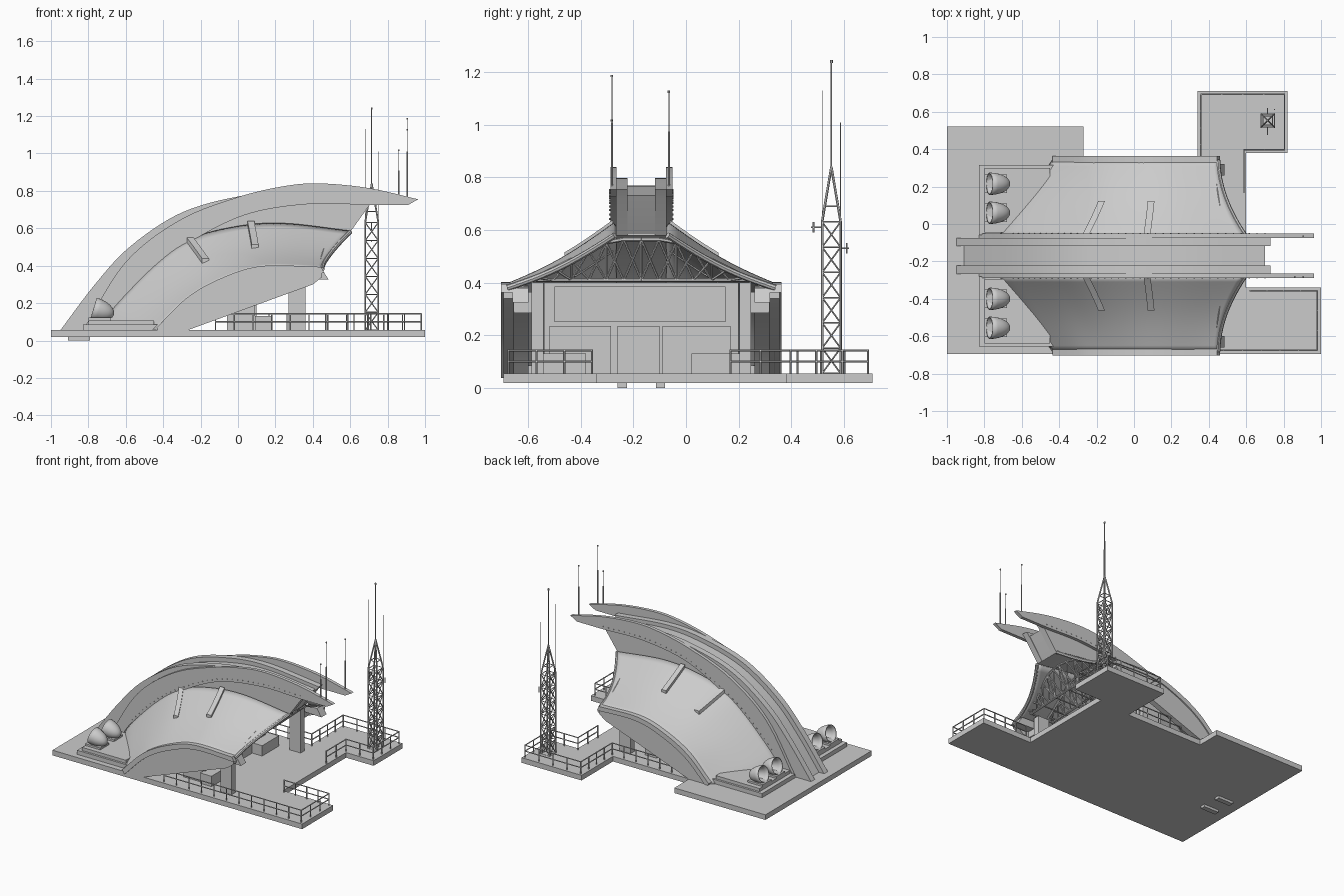
import bpy, bmesh, math
from mathutils import Vector, Matrix

if "Cube" in bpy.data.objects:
    bpy.data.objects.remove(bpy.data.objects["Cube"])

C = -0.17  # y of the hangar's own symmetry plane


def finish(bm, name, smooth=None):
    bmesh.ops.recalc_face_normals(bm, faces=bm.faces[:])
    me = bpy.data.meshes.new(name)
    bm.to_mesh(me)
    bm.free()
    ob = bpy.data.objects.new(name, me)
    bpy.context.collection.objects.link(ob)
    if smooth:
        bpy.context.view_layer.objects.active = ob
        ob.select_set(True)
        bpy.ops.object.shade_smooth_by_angle(angle=math.radians(smooth))
        ob.select_set(False)
    return ob


def add_box(bm, x0, x1, y0, y1, z0, z1):
    m = Matrix.Translation(((x0 + x1) / 2, (y0 + y1) / 2, (z0 + z1) / 2))
    bmesh.ops.create_cube(bm, size=1, matrix=m @ Matrix.Diagonal((x1 - x0, y1 - y0, z1 - z0, 1)))


def box(name, *dims):
    bm = bmesh.new()
    add_box(bm, *dims)
    return finish(bm, name)


def prism(name, pts, direction, smooth=None):
    bm = bmesh.new()
    f = bm.faces.new([bm.verts.new(p) for p in pts])
    r = bmesh.ops.extrude_face_region(bm, geom=[f])
    bmesh.ops.translate(bm, vec=direction, verts=[v for v in r['geom'] if isinstance(v, bmesh.types.BMVert)])
    return finish(bm, name, smooth)


def plate(name, profile, y0, y1):
    return prism(name, [(x, y0, z) for x, z in profile], (0, y1 - y0, 0), 20)


def bars(name, segs, sides=6):
    bm = bmesh.new()
    for a, b, r in segs:
        a, b = Vector(a), Vector(b)
        d = b - a
        m = Matrix.Translation((a + b) / 2) @ d.to_track_quat('Z', 'Y').to_matrix().to_4x4()
        bmesh.ops.create_cone(bm, cap_ends=True, segments=sides, radius1=r, radius2=r, depth=d.length, matrix=m)
    return finish(bm, name)


def spline(pts, n):
    """Smooth curve through points, resampled evenly by length."""
    p = [Vector(q) for q in pts]
    p = [2 * p[0] - p[1]] + p + [2 * p[-1] - p[-2]]
    fine = []
    for i in range(1, len(p) - 2):
        for k in range(20):
            t = k / 20
            a, b, c, d = p[i - 1:i + 3]
            fine.append(0.5 * (2 * b + (c - a) * t + (2 * a - 5 * b + 4 * c - d) * t * t + (3 * b - a - 3 * c + d) * t ** 3))
    fine.append(p[-2])
    acc = [0]
    for a, b in zip(fine, fine[1:]):
        acc.append(acc[-1] + (b - a).length)
    out, j = [], 0
    for i in range(n + 1):
        s = acc[-1] * i / n
        while j < len(acc) - 2 and acc[j + 1] < s:
            j += 1
        out.append(fine[j].lerp(fine[j + 1], (s - acc[j]) / (acc[j + 1] - acc[j])))
    return out


# base slab and the two lugs below it
outline = [(-1, -.695), (1, -.695), (1, -.34), (.6, -.34), (.6, .38), (.82, .38), (.82, .71),
           (.34, .71), (.34, .35), (-.27, .35), (-.27, .52), (-1, .52)]
prism('base_slab', [(x, y, .018) for x, y in outline], (0, 0, .037))
for s in (-1, 1):
    y = C + s * .073
    box('base_lug', -.91, -.79, y - .018, y + .018, 0, .03)

# guiding arcs in the xz plane
N = 40
rib_arc = spline([(-.72, .08), (-.66, .18), (-.45, .4), (-.26, .535), (0, .605), (.25, .62), (.6, .58)], N)
edge_arc = spline([(-.43, .055), (-.26, .22), (-.07, .325), (.14, .385), (.45, .38)], N)
blade_top = spline([(-.83, .055), (-.6, .42), (-.31, .645), (0, .767), (.25, .826), (.44, .84), (.7, .815), (.963, .755)], N)
blade_low = spline([(-.74, .055), (-.66, .18), (-.43, .41), (-.2, .56), (.065, .68), (.385, .73), (.7, .725)], N)
inner_top = spline([(-.95, .055), (-.765, .3), (-.58, .5), (-.31, .68), (0, .77), (.3, .797), (.73, .755)], N)


def shell_point(i, t):
    a, b = rib_arc[i], edge_arc[i]
    tx = t + (1 - (1 - t) ** 1.9 - t) * (i / N)
    sag = -.02 * math.sin(math.pi * t)
    return Vector((a.x + (b.x - a.x) * tx, .10 + .41 * t, a.y + (b.y - a.y) * t + sag))


def side_pt(v, s, dz=0):
    return Vector((v.x, C + s * v.y, v.z + dz))


# central spine between the ribs
plate('roof_spine', [(p.x + .02, p.y - .028) for p in inner_top[:-1]] + [(.70, .73), (.6, .585)] + [tuple(p) for p in rib_arc[::-1]]
      + [(-.74, .055)], C - .054, C + .054)

for s in (-1, 1):
    # inner rib and outer blade
    plate('inner_rib', [tuple(p) for p in inner_top] + [(.7, .72), (.6, .58)] + [tuple(p) for p in rib_arc[::-1]] + [(-.74, .055)],
          C + s * .053, C + s * .096)
    plate('outer_blade', [tuple(p) for p in blade_top] + [(.91, .725)] + [tuple(p) for p in blade_low[::-1]],
          C + s * .094, C + s * .118)
    bars('blade_bolts', [((p.x, C + s * .116, p.y + .02), (p.x, C + s * .122, p.y + .02), .004) for p in blade_low[4::1]])
    # curved roof shell
    bm = bmesh.new()
    M = 12
    g = [[bm.verts.new(side_pt(shell_point(i, j / M), s)) for j in range(M + 1)] for i in range(N + 1)]
    for i in range(N):
        for j in range(M):
            bm.faces.new((g[i][j], g[i + 1][j], g[i + 1][j + 1], g[i][j + 1]))
    ob = finish(bm, 'roof_shell', 40)
    mod = ob.modifiers.new('thickness', 'SOLIDIFY')
    mod.thickness = .018
    mod.offset = 0
    # rolled rim on the open end and seam along the blade
    bars('shell_end_rim', [(side_pt(shell_point(N, j / M), s), side_pt(shell_point(N, (j + 1) / M), s), .012) for j in range(M)], 8)
    # roof straps
    for i in (17, 26):
        bm = bmesh.new()
        rows = []
        for k in range(6):
            v = shell_point(i, .02 + k * .09)
            rows.append([bm.verts.new((v.x + dx, C + s * v.y, v.z + dz)) for dx, dz in ((-.018, -.01), (-.018, .03), (.018, .03), (.018, -.01))])
        for a, b in zip(rows, rows[1:]):
            for q in range(4):
                bm.faces.new((a[q], a[(q + 1) % 4], b[(q + 1) % 4], b[q]))
        bm.faces.new(rows[0])
        bm.faces.new(rows[-1])
        finish(bm, 'roof_strap')
    # side fender with raised rim
    fender = [tuple(p) for p in edge_arc]
    plate('side_fender', fender + [(.45, .34), (.40, .30), (-.27, .055)], C + s * .485, C + s * .525)
    plate('fender_rim', [(p[0] - .006, p[1] + .014) for p in fender] + [(p[0] + .01, p[1] - .018) for p in fender[::-1]],
          C + s * .475, C + s * .533)
    plate('fender_inner_rib', fender + [(p[0] + .035, p[1] - .055) for p in fender[::-1][:-3]], C + s * .43, C + s * .49)
    # support pillar with bracket
    y = C + s * .395
    box('pillar', .27, .36, y - .022, y + .022, .055, .40)
    box('pillar_bracket', .28, .35, y, C + s * .49, .285, .365)
    # scoop pad
    y0, y1 = sorted((C + s * .11, C + s * .485))
    bm = bmesh.new()
    add_box(bm, -.83, -.42, y0, y1, .055, .085)
    add_box(bm, -.80, -.45, y0 + .015, y1 - .015, .085, .108)
    finish(bm, 'scoop_pad')
    # open scoops
    for d in (.23, .385):
        bm = bmesh.new()
        bmesh.ops.create_uvsphere(bm, u_segments=24, v_segments=12, radius=.06)
        bmesh.ops.delete(bm, geom=[v for v in bm.verts if v.co.z < -.001], context='VERTS')
        m = Matrix.Translation((-.772, C + s * d, .172)) @ Matrix.Rotation(math.radians(107), 4, 'Y') @ Matrix.Diagonal((1, 1, 1.9, 1))
        bmesh.ops.transform(bm, matrix=m, verts=bm.verts)
        ob = finish(bm, 'scoop', 40)
        mod = ob.modifiers.new('thickness', 'SOLIDIFY')
        mod.thickness = .007
        box('scoop_foot', -.80, -.68, C + s * d - .05, C + s * d + .05, .1, .122)

# rear wall of the hall with door panels
bm = bmesh.new()
add_box(bm, -.06, .09, C - .37, C + .37, .055, .40)
for y0, y1, z0, z1 in ((-.5, .15, .25, .385), (-.52, -.285, .055, .235), (-.26, -.1, .055, .235), (-.09, .17, .055, .235)):
    add_box(bm, .085, .1, y0, y1, z0, z1)
add_box(bm, .09, .18, -.56, -.38, .055, .13)
add_box(bm, .09, .18, .02, .21, .055, .13)
finish(bm, 'hall_wall')

# roof trusses under the shell
segs = []
K = 12
for xs in (.50, .32, .14):
    top, low = [], []
    for k in range(K + 1):
        d = -.40 + .80 * k / K
        z = .565 - .50 * max(0, abs(d) - .11)
        top.append(Vector((xs - .15 * abs(d), C + d, z)))
        low.append(Vector((xs - .08 - .05 * abs(d), C + d, .41)))
    for k in range(K):
        segs += [(top[k], top[k + 1], .008), (low[k], low[k + 1], .008)]
        segs += [(top[k], low[k + 1], .005), (low[k], top[k + 1], .005)]
    segs += [(top[k], low[k], .005) for k in range(0, K + 1, 2)]
    if xs > .2:
        segs += [(low[k], low[k] - Vector((.18, 0, 0)), .005) for k in range(0, K + 1, 2)]
bars('roof_truss', segs)

# lattice mast
tx, ty, h = .715, .553, .035
ring = [(-h, -h), (h, -h), (h, h), (-h, h)]
segs = []
levels = [.055 + .096 * i for i in range(7)]
for q in range(4):
    (ax, ay), (bx, by) = ring[q], ring[(q + 1) % 4]
    segs.append(((tx + ax, ty + ay, .055), (tx + ax, ty + ay, .632), .005))
    segs.append(((tx + ax, ty + ay, .632), (tx, ty, .84), .005))
    segs.append(((tx + ax * .7, ty + ay * .7, .69), (tx + bx * .7, ty + by * .7, .69), .003))
    for i, z in enumerate(levels):
        segs.append(((tx + ax, ty + ay, z), (tx + bx, ty + by, z), .003))
        if i < 6:
            segs.append(((tx + ax, ty + ay, z), (tx + bx, ty + by, levels[i + 1]), .003))
            segs.append(((tx + bx, ty + by, z), (tx + ax, ty + ay, levels[i + 1]), .003))
segs += [((tx, ty, .82), (tx, ty, 1.245), .003), ((tx, ty, 1.235), (tx, ty, 1.247), .006),
         ((tx - h, ty - h, .6), (tx - h, ty - h, 1.13), .0015), ((tx + h, ty + h, .5), (tx + h, ty + h, 1.01), .0015),
         ((tx, .475, .61), (tx, ty - h, .61), .003), ((tx, ty + h, .53), (tx, .62, .53), .003),
         ((tx, .485, .59), (tx, .485, .63), .003), ((tx + h, .612, .51), (tx + h, .612, .55), .003)]
bars('lattice_mast', segs)

# whip antennas on the blade tips
segs = []
for x, y, z in ((.905, C - .112, 1.19), (.86, C - .112, 1.02), (.905, C + .105, 1.13)):
    segs += [((x, y, .74), (x, y, z), .002), ((x, y, .74), (x, y, .74 + (z - .74) * .6), .004), ((x, y, z - .008), (x, y, z), .005)]
bars('blade_antennas', segs)

# railings
segs = []
for path in ([(-.12, -.675), (.98, -.675), (.98, -.357), (.62, -.357)],
             [(.588, .17), (.588, .397), (.805, .397), (.805, .693), (.357, .693), (.357, .335), (-.12, .335)]):
    for (ax, ay), (bx, by) in zip(path, path[1:]):
        a, b = Vector((ax, ay, .055)), Vector((bx, by, .055))
        for z in (.045, .087):
            segs.append((a + Vector((0, 0, z)), b + Vector((0, 0, z)), .004))
        n = max(2, round((b - a).length / .1))
        for i in range(n + 1):
            p = a.lerp(b, i / n)
            segs.append((p, p + Vector((0, 0, .09)), .004))
bars('railings', segs)
